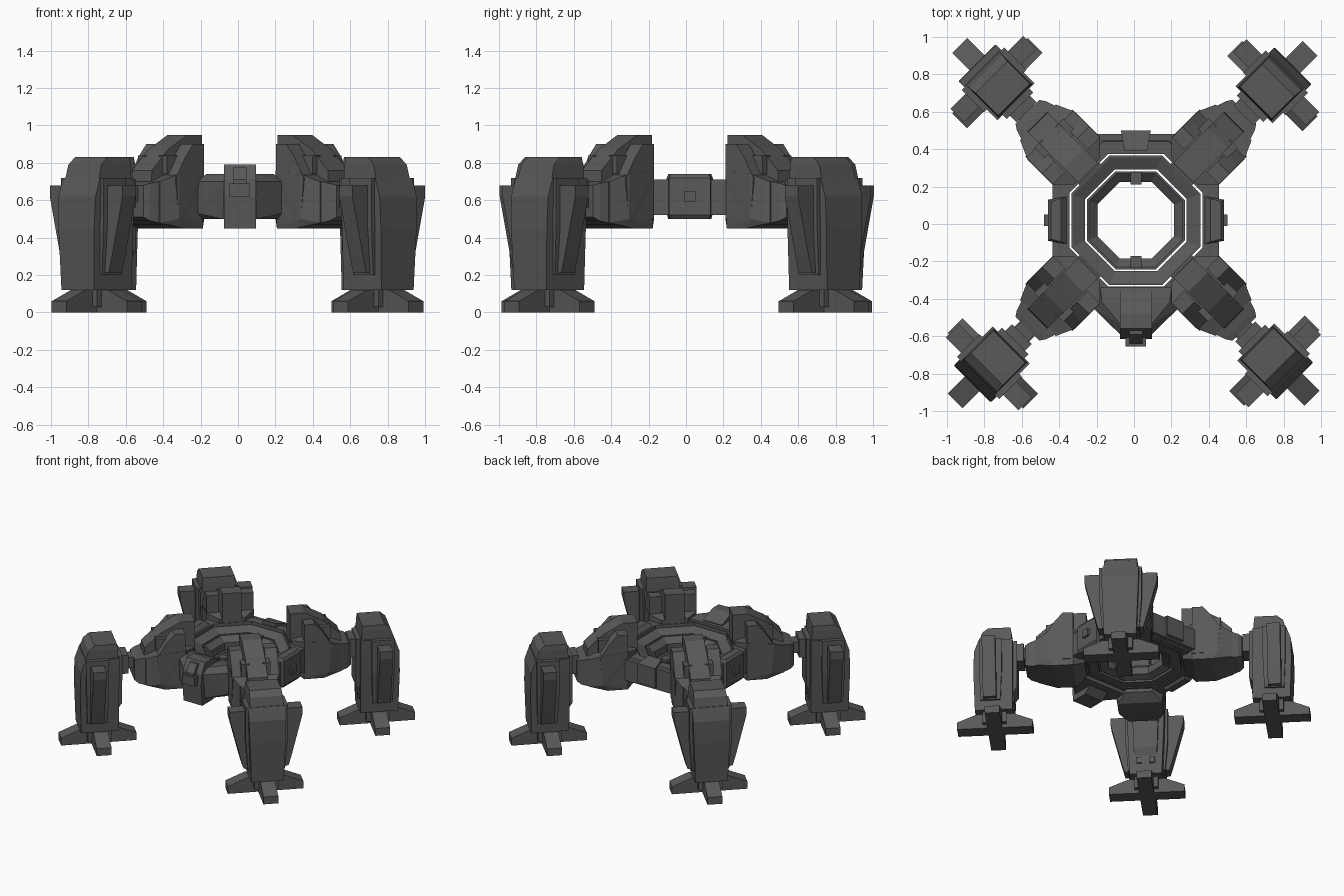
import bpy, bmesh, math
from mathutils import Matrix

grey = bpy.data.materials.new("dark_grey")
grey.diffuse_color = (0.1, 0.1, 0.1, 1)


def finish(name, bm, frame=None):
    bmesh.ops.recalc_face_normals(bm, faces=bm.faces)
    me = bpy.data.meshes.new(name)
    bm.to_mesh(me)
    bm.free()
    me.materials.append(grey)
    ob = bpy.data.objects.new(name, me)
    bpy.context.collection.objects.link(ob)
    if frame is not None:
        ob.matrix_world = frame
    return ob


def loft(name, sections, frame=None):
    """Stack of rectangles (z, u0, u1, v0, v1)."""
    bm = bmesh.new()
    rings = [[bm.verts.new(p) for p in ((a, c, z), (b, c, z), (b, d, z), (a, d, z))]
             for z, a, b, c, d in sections]
    for lo, hi in zip(rings, rings[1:]):
        for i in range(4):
            j = (i + 1) % 4
            bm.faces.new((lo[i], lo[j], hi[j], hi[i]))
    bm.faces.new(rings[0][::-1])
    bm.faces.new(rings[-1])
    return finish(name, bm, frame)


def box(name, u0, u1, v0, v1, z0, z1, frame=None):
    return loft(name, [(z0, u0, u1, v0, v1), (z1, u0, u1, v0, v1)], frame)


def prism(name, profile, v0, v1, frame=None):
    """Side profile of (u, z) points extruded across v."""
    bm = bmesh.new()
    face = bm.faces.new([bm.verts.new((u, v0, z)) for u, z in profile])
    ext = bmesh.ops.extrude_face_region(bm, geom=[face])
    moved = [e for e in ext["geom"] if isinstance(e, bmesh.types.BMVert)]
    bmesh.ops.translate(bm, verts=moved, vec=(0, v1 - v0, 0))
    return finish(name, bm, frame)


def hull(name, points, frame=None):
    """Convex block, points mirrored across v."""
    bm = bmesh.new()
    for u, v, z in points:
        bm.verts.new((u, v, z))
        bm.verts.new((u, -v, z))
    bmesh.ops.convex_hull(bm, input=bm.verts)
    bmesh.ops.dissolve_limit(bm, angle_limit=0.01, verts=bm.verts, edges=bm.edges)
    return finish(name, bm, frame)


def ring(name, profile, frame):
    """Octagonal ring from a closed (apothem, z) profile."""
    bm = bmesh.new()
    loops = []
    for k in range(8):
        a = math.radians(22.5 + 45 * k)
        loops.append([bm.verts.new((r / math.cos(math.pi / 8) * math.cos(a),
                                    r / math.cos(math.pi / 8) * math.sin(a), z)) for r, z in profile])
    n = len(profile)
    for k in range(8):
        p, q = loops[k], loops[(k + 1) % 8]
        for i in range(n):
            j = (i + 1) % n
            bm.faces.new((p[i], q[i], q[j], p[j]))
    return finish(name, bm, frame)


def place(x, y, deg):
    return Matrix.Translation((x, y, 0)) @ Matrix.Rotation(math.radians(deg), 4, 'Z')


CX, CY = 0.01, 0.02
body = place(CX, CY, 0)

# Nested body rings
ring("inner_ring", [(0.205, 0.56), (0.262, 0.54), (0.262, 0.66), (0.25, 0.66), (0.205, 0.62)], body)
ring("middle_ring", [(0.272, 0.53), (0.345, 0.53), (0.345, 0.69), (0.335, 0.69), (0.272, 0.66)], body)
ring("outer_ring", [(0.355, 0.53), (0.42, 0.52), (0.445, 0.56), (0.445, 0.67), (0.42, 0.71), (0.355, 0.71)], body)

# Bridges that join the rings, and cleats inside the opening
for i in range(4):
    diag = place(CX, CY, 45 + 90 * i)
    box("ring_bridge", 0.335, 0.37, -0.08, 0.08, 0.55, 0.68, diag)
for deg in (90, 270):
    box("inner_cleat", 0.19, 0.255, -0.03, 0.03, 0.57, 0.68, place(CX, CY, deg))

# Side and rear hull blocks
for deg in (0, 180):
    f = place(CX, CY, deg)
    box("side_panel", 0.37, 0.445, -0.23, 0.23, 0.52, 0.71, f)
    hull("side_block", [(0.36, 0.13, 0.55), (0.36, 0.13, 0.7), (0.40, 0.115, 0.74), (0.40, 0.115, 0.5),
                        (0.47, 0.11, 0.52), (0.47, 0.11, 0.72), (0.455, 0.1, 0.74), (0.455, 0.1, 0.5)], f)
    box("side_port", 0.46, 0.49, -0.03, 0.03, 0.59, 0.65, f)
rear = place(CX, CY, 90)
box("rear_panel", 0.37, 0.46, -0.23, 0.23, 0.53, 0.70, rear)
hull("rear_block", [(0.37, 0.06, 0.52), (0.37, 0.06, 0.74), (0.48, 0.08, 0.55), (0.48, 0.08, 0.71)], rear)

# Front cowl and head
front = place(CX, CY, 270)
hull("front_cowl", [(0.36, 0.19, 0.5), (0.36, 0.19, 0.73), (0.47, 0.228, 0.53), (0.47, 0.228, 0.7),
                    (0.46, 0.20, 0.5), (0.44, 0.18, 0.74), (0.59, 0.09, 0.5), (0.61, 0.085, 0.7),
                    (0.56, 0.08, 0.74)], front)
prism("head", [(0.42, 0.5), (0.48, 0.45), (0.62, 0.45), (0.635, 0.62), (0.625, 0.71),
               (0.58, 0.79), (0.50, 0.79), (0.38, 0.74)], -0.085, 0.085, front)
prism("head_visor", [(0.62, 0.69), (0.66, 0.69), (0.66, 0.71), (0.612, 0.775), (0.58, 0.775)], -0.035, 0.035, front)
box("head_brow", 0.60, 0.675, -0.055, 0.055, 0.62, 0.69, front)

# Shoulders
for i in range(4):
    f = place(CX, CY, 45 + 90 * i)
    hull("shoulder_base", [(0.37, 0.10, 0.50), (0.37, 0.10, 0.74), (0.45, 0.17, 0.45), (0.45, 0.18, 0.76),
                           (0.60, 0.17, 0.45), (0.64, 0.18, 0.50), (0.64, 0.18, 0.74),
                           (0.74, 0.135, 0.48), (0.74, 0.135, 0.70)], f)
    prism("shoulder_spine", [(0.36, 0.6), (0.75, 0.6), (0.74, 0.76), (0.62, 0.87),
                             (0.47, 0.95), (0.36, 0.95)], -0.075, 0.075, f)
    for s in (-1, 1):
        prism("shoulder_plate", [(0.45, 0.5), (0.64, 0.5), (0.66, 0.72), (0.59, 0.83), (0.53, 0.90), (0.45, 0.90)],
              s * 0.085, s * 0.178, f)
        box("shoulder_latch", 0.56, 0.66, s * 0.05, s * 0.11, 0.74, 0.84, f)
    hull("shoulder_knuckle", [(0.70, 0.14, 0.47), (0.70, 0.14, 0.71), (0.79, 0.11, 0.49), (0.79, 0.11, 0.69),
                              (0.82, 0.09, 0.51), (0.82, 0.09, 0.68)], f)
    box("arm_link", 0.78, 0.92, -0.05, 0.05, 0.59, 0.68, f)

# Legs and feet, u points outwards
for x, y, deg in ((0.74, 0.737, 45), (-0.73, 0.753, 135), (-0.755, -0.745, 225), (0.75, -0.73, 315)):
    f = place(x, y, deg)
    loft("leg_shell", [(0.12, -0.14, 0.145, -0.122, 0.122), (0.45, -0.14, 0.155, -0.135, 0.135),
                       (0.62, -0.14, 0.15, -0.14, 0.14), (0.72, -0.14, 0.115, -0.14, 0.14)], f)
    loft("leg_cap", [(0.70, -0.135, 0.115, -0.128, 0.128), (0.79, -0.13, 0.09, -0.125, 0.125),
                     (0.83, -0.125, 0.045, -0.12, 0.12)], f)
    loft("leg_inner_panel", [(0.28, -0.14, 0, -0.08, 0.08), (0.33, -0.17, 0, -0.09, 0.09),
                             (0.72, -0.17, 0, -0.10, 0.10)], f)
    box("leg_socket", -0.22, -0.14, -0.075, 0.075, 0.56, 0.71, f)
    for s in (-1, 1):
        loft("leg_backing", [(0.2, -0.05, 0.10, 0, s * 0.14), (0.45, -0.06, 0.11, 0, s * 0.16),
                             (0.72, -0.06, 0.11, 0, s * 0.16)], f)
        loft("leg_fin", [(0.21, -0.02, 0.08, 0, s * 0.17), (0.30, -0.02, 0.08, 0, s * 0.195),
                         (0.62, -0.02, 0.08, 0, s * 0.275), (0.68, -0.02, 0.08, 0, s * 0.275)], f)
        box("inner_stud", -0.15, -0.12, s * 0.03, s * 0.07, 0.21, 0.26, f)
    box("ankle", -0.09, 0.09, -0.09, 0.09, 0.03, 0.125, f)
    for k in range(4):
        prism("toe", [(0, 0), (0.285, 0), (0.285, 0.06), (0.14, 0.12), (0, 0.12)], -0.056, 0.056,
              f @ Matrix.Rotation(k * math.pi / 2, 4, 'Z'))
